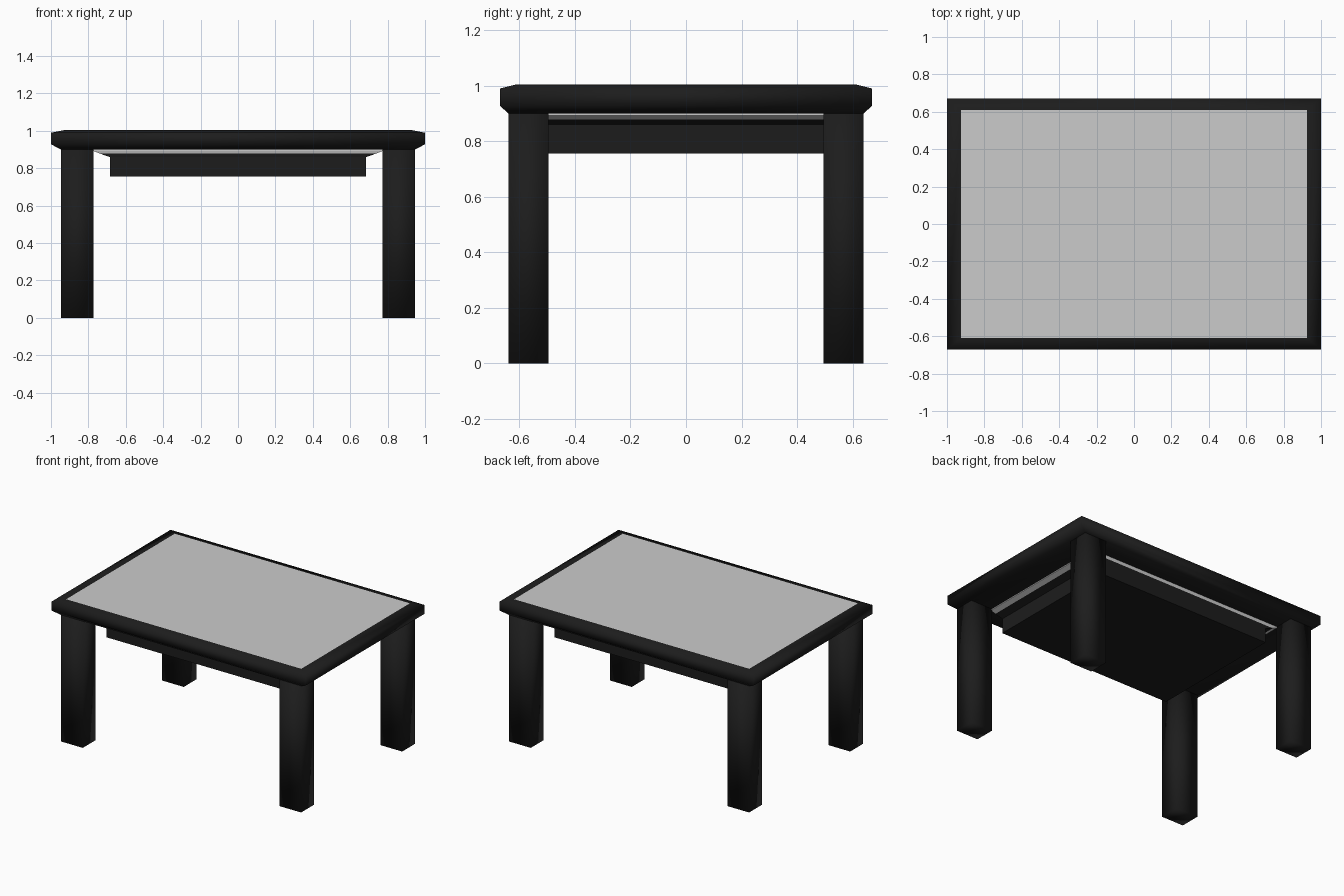
import bpy, bmesh

if "Cube" in bpy.data.objects:
    bpy.data.objects.remove(bpy.data.objects["Cube"])


def material(name, v):
    m = bpy.data.materials.new(name)
    m.diffuse_color = (v, v, v, 1)
    m.use_nodes = True
    m.node_tree.nodes["Principled BSDF"].inputs["Base Color"].default_value = m.diffuse_color
    return m


black = material("black_wood", 0.012)


def loft(name, rings, mat=None, cap_start=False, cap_end=False, smooth=False):
    """Rectangular rings (half_x, half_y, z) joined from top to bottom."""
    bm = bmesh.new()
    loops = [[bm.verts.new((sx * x, sy * y, z))
              for sx, sy in ((-1, -1), (1, -1), (1, 1), (-1, 1))]
             for x, y, z in rings]
    for a, b in zip(loops, loops[1:]):
        for i in range(4):
            j = (i + 1) % 4
            bm.faces.new((a[i], b[i], b[j], a[j]))
    if cap_start:
        bm.faces.new(loops[0])
    if cap_end:
        bm.faces.new(loops[-1][::-1])
    for f in bm.faces:
        f.smooth = smooth
    me = bpy.data.meshes.new(name)
    bm.to_mesh(me)
    bm.free()
    if mat:
        me.materials.append(mat)
    ob = bpy.data.objects.new(name, me)
    bpy.context.collection.objects.link(ob)
    return ob


# Bevelled frame around the top, open in the middle
loft("table_frame", [(0.925, 0.61, 1.005), (1.0, 0.67, 0.99), (1.0, 0.67, 0.928),
                     (0.945, 0.64, 0.90), (0.775, 0.505, 0.90)], black, smooth=True)

# Grey inset panel, flush with the frame
loft("top_panel", [(0.925, 0.61, 1.005)], cap_start=True)

# Pale sloping strip under the frame
loft("under_strip", [(0.775, 0.505, 0.90), (0.775, 0.505, 0.893), (0.74, 0.501, 0.879)])

# Shallow box below the top
loft("under_box", [(0.74, 0.501, 0.879), (0.685, 0.497, 0.86), (0.685, 0.497, 0.755)],
     black, cap_end=True)

# Four legs
for sx, side in ((-1, "left"), (1, "right")):
    for sy, end in ((-1, "front"), (1, "back")):
        leg = loft(f"{end}_{side}_leg", [(0.086, 0.0725, 0.90), (0.086, 0.0725, 0.0)],
                   black, cap_start=True, cap_end=True, smooth=True)
        leg.location = (sx * 0.859, sy * 0.5675, 0)
